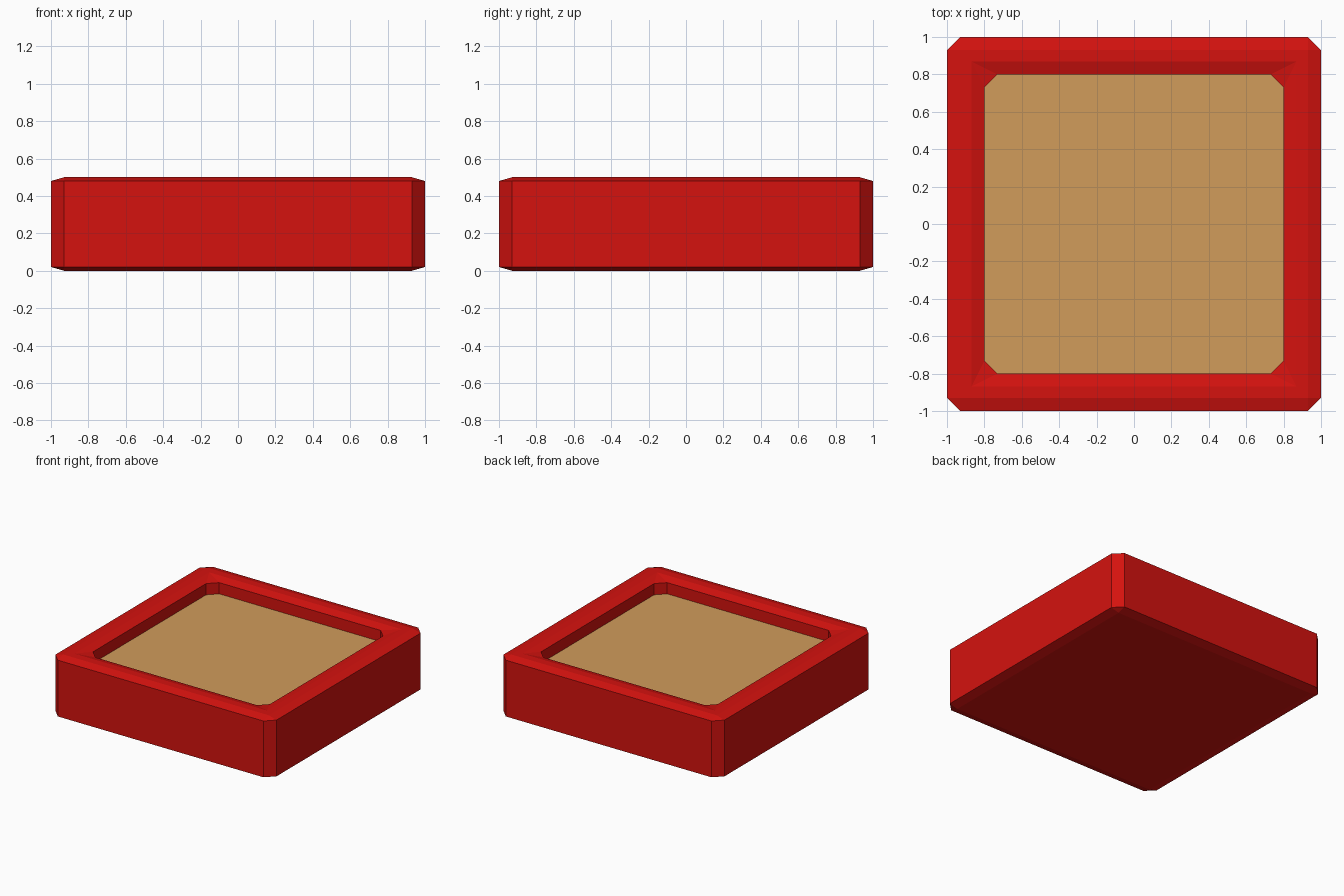
import bpy, bmesh

if "Cube" in bpy.data.objects:
    bpy.data.objects.remove(bpy.data.objects["Cube"])


def material(name, rgb):
    m = bpy.data.materials.new(name)
    m.diffuse_color = (*rgb, 1)
    m.use_nodes = True
    m.node_tree.nodes["Principled BSDF"].inputs["Base Color"].default_value = m.diffuse_color
    return m


def add_object(name, bm, mat):
    mesh = bpy.data.meshes.new(name)
    bm.to_mesh(mesh)
    bm.free()
    mesh.materials.append(mat)
    obj = bpy.data.objects.new(name, mesh)
    bpy.context.collection.objects.link(obj)


def ring(bm, half, cut, z):
    """Square outline; 'cut' chamfers the corners, inset rings have cut 0."""
    h, c = half, half - cut
    pts = [(c, -h), (h, -c), (h, c), (c, h), (-c, h), (-h, c), (-h, -c), (-c, -h)]
    return [bm.verts.new((x, y, z)) for x, y in pts]


HEIGHT, CUT, DROP = 0.5, 0.07, 0.02
FILL_Z = 0.388

# Tray: outline rings from the base, up the outside, over the rim, down inside
bm = bmesh.new()
rings = [ring(bm, *r) for r in (
    (1 - CUT, 0, 0),
    (1, CUT, DROP),
    (1, CUT, HEIGHT - DROP),
    (1 - CUT, 0, HEIGHT),
    (0.8 + CUT, 0, HEIGHT),
    (0.8, CUT, HEIGHT - DROP),
    (0.8, CUT, FILL_Z),
)]
bm.faces.new(rings[0][::-1])
for a, b in zip(rings, rings[1:]):
    for i in range(8):
        j = (i + 1) % 8
        bm.faces.new((a[i], a[j], b[j], b[i]))
bmesh.ops.remove_doubles(bm, verts=bm.verts, dist=0.001)
add_object("tray", bm, material("red", (0.66, 0.006, 0.0045)))

# Fill surface inside the tray
bm = bmesh.new()
bm.faces.new(ring(bm, 0.8, CUT, FILL_Z))
add_object("tray_fill", bm, material("tan", (0.638, 0.334, 0.105)))
